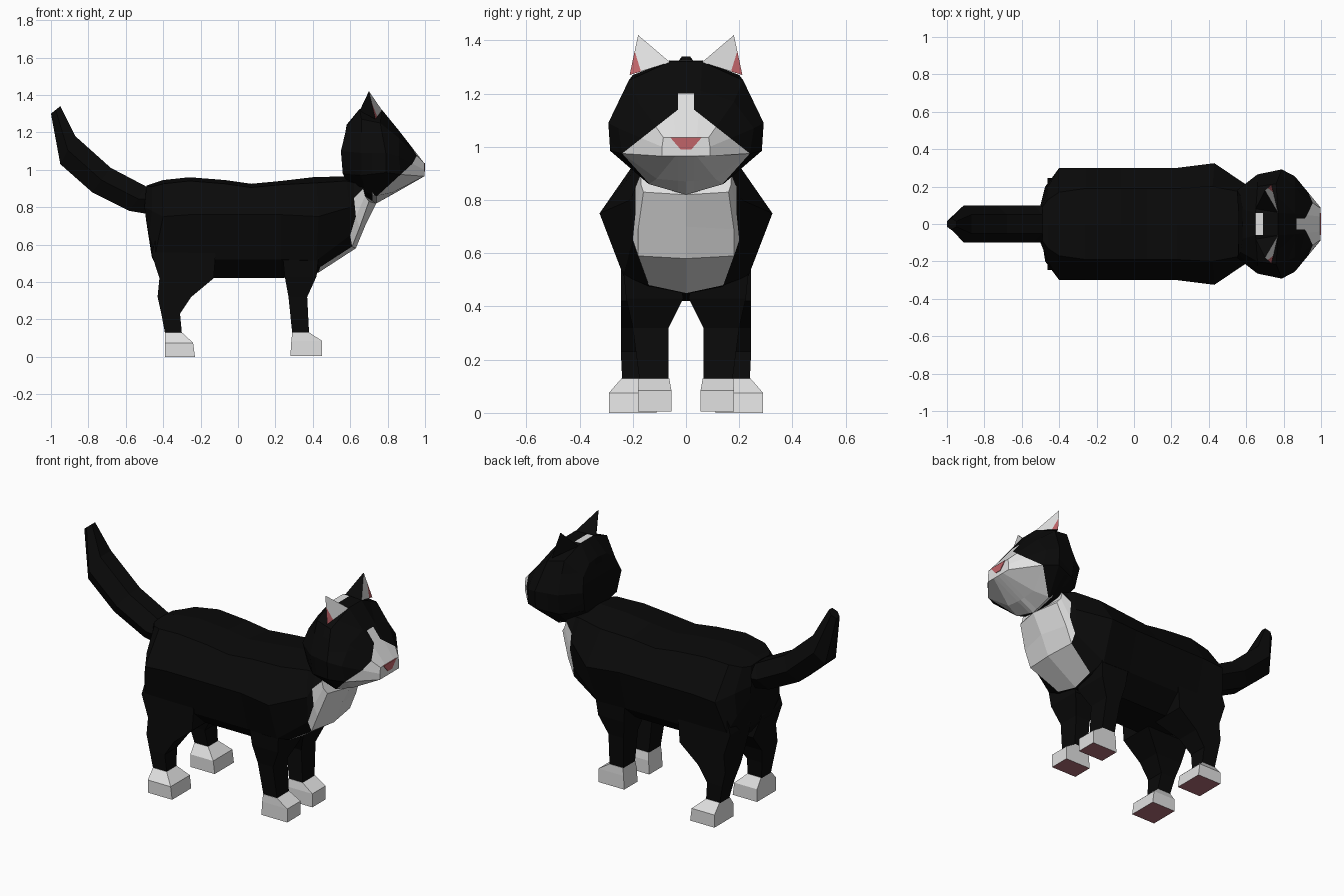
import bpy, bmesh
from mathutils import Vector

if "Cube" in bpy.data.objects:
    bpy.data.objects.remove(bpy.data.objects["Cube"])


def material(name, rgb):
    m = bpy.data.materials.new(name)
    m.diffuse_color = (*rgb, 1)
    m.use_nodes = True
    m.node_tree.nodes["Principled BSDF"].inputs["Base Color"].default_value = m.diffuse_color
    return m


BLACK = material("black_fur", (0.003, 0.003, 0.003))
WHITE = material("white_fur", (0.75, 0.75, 0.75))
PINK = material("nose_pink", (0.53, 0.126, 0.14))
PAD = material("pad_pink", (0.42, 0.15, 0.18))


def finish(name, bm, mats):
    bmesh.ops.recalc_face_normals(bm, faces=bm.faces[:])
    mesh = bpy.data.meshes.new(name)
    bm.to_mesh(mesh)
    bm.free()
    for m in mats:
        mesh.materials.append(m)
    ob = bpy.data.objects.new(name, mesh)
    bpy.context.collection.objects.link(ob)
    return ob


def loft(rings, rule=None):
    """Skin closed rings of points, cap both ends."""
    bm = bmesh.new()
    vs = [[bm.verts.new(p) for p in r] for r in rings]
    n = len(vs[0])
    for i in range(len(vs) - 1):
        for j in range(n):
            k = (j + 1) % n
            f = bm.faces.new((vs[i][j], vs[i][k], vs[i + 1][k], vs[i + 1][j]))
            if rule:
                f.material_index = rule(i, min(j, n - 1 - j))
    bm.faces.new(vs[0])
    f = bm.faces.new(vs[-1])
    if rule:
        f.material_index = 1
    bmesh.ops.recalc_face_normals(bm, faces=bm.faces[:])
    return bm


def mirrored(half):
    """Complete a half ring that starts and ends on the centre line."""
    return half + [(x, -y, z) for x, y, z in half[-2:0:-1]]


def box_ring(x0, x1, y0, y1, z, s):
    return [(x0, s * y0, z), (x1, s * y0, z), (x1, s * y1, z), (x0, s * y1, z)]


# Body: top centre, top edge, flank, lower flank, belly edge, belly centre
def trunk(x, top, w=0.3, low=0.52, xl=None):
    xl = x if xl is None else xl
    return [(x, 0, top), (x, 0.19, top - 0.02), (x, w, 0.76),
            (xl, 0.235, low), (xl, 0.12, 0.42), (xl, 0, 0.42)]


body_rings = [
    [(-.49, 0, .915), (-.49, .09, .91), (-.5, .1, .8), (-.49, .1, .72), (-.465, .1, .56), (-.45, 0, .55)],
    [(-.46, 0, .925), (-.46, .13, .91), (-.46, .2, .78), (-.475, .2, .65), (-.46, .15, .53), (-.45, 0, .52)],
    [(-.40, 0, .945), (-.40, .17, .925), (-.40, .3, .75), (-.44, .245, .56), (-.42, .14, .46), (-.40, 0, .45)],
    trunk(-.26, .96),
    trunk(-.07, .945, xl=-.12),
    trunk(.07, .925),
    trunk(.23, .94),
    [(.40, 0, .96), (.42, .2, .93), (.43, .325, .75), (.42, .235, .515), (.44, .14, .48), (.43, 0, .45)],
    [(.57, 0, .965), (.58, .17, .94), (.60, .21, .8), (.60, .2, .65), (.61, .18, .59), (.63, 0, .58)],
    [(.62, 0, .95), (.62, .15, .93), (.62, .19, .85), (.63, .19, .75), (.65, .18, .69), (.68, 0, .70)],
    [(.66, 0, .95), (.66, .13, .93), (.67, .17, .9), (.68, .17, .86), (.70, .16, .83), (.74, 0, .82)],
]


def bib(i, j):
    return int((i >= 7 and j == 4) or (i >= 8 and j == 3) or (i >= 9 and j == 2))


finish("body", loft([mirrored(r) for r in body_rings], bib), [BLACK, WHITE])

# Tail: upper and lower edge points with half width
tail = [(-.45, .92, -.46, .76, .1), (-.49, .91, -.58, .78, .1), (-.68, 1.01, -.78, .88, .1),
        (-.87, 1.18, -.95, 1.03, .1), (-.95, 1.34, -1, 1.30, .03)]
tail_rings = []
for ux, uz, lx, lz, w in tail:
    mx, mz, e = (ux + lx) / 2, (uz + lz) / 2, w * 0.5
    tail_rings.append([(ux, e, uz), (mx, w, mz), (lx, e, lz), (lx, -e, lz), (mx, -w, mz), (ux, -e, uz)])
finish("tail", loft(tail_rings), [BLACK])

# Legs and paws: x0, x1, y0, y1, z per ring
front_leg = [(.29, .38, .065, .175, .125), (.27, .37, .065, .2, .32),
             (.25, .42, .01, .225, .43), (.24, .43, .03, .235, .53), (.25, .42, .1, .22, .7)]
rear_leg = [(-.39, -.30, .15, .24, .125), (-.41, -.31, .13, .245, .23), (-.43, -.25, .1, .245, .32),
            (-.42, -.13, .03, .245, .42), (-.462, -.12, .05, .245, .55), (-.42, -.2, .1, .24, .7)]
front_paw = [(.28, .45, .055, .18, .005), (.285, .45, .055, .18, .085), (.29, .38, .063, .178, .13)]
rear_paw = [(-.39, -.23, .11, .29, 0), (-.39, -.24, .11, .29, .075), (-.39, -.30, .148, .242, .13)]
for side, s in (("left", 1), ("right", -1)):
    for part, rows in (("front_leg", front_leg), ("rear_leg", rear_leg)):
        finish(f"{part}_{side}", loft([box_ring(*r, s) for r in rows]), [BLACK])
    for part, rows in (("front_paw", front_paw), ("rear_paw", rear_paw)):
        bm = loft([box_ring(*r, s) for r in rows])
        for f in bm.faces:
            f.material_index = int(f.normal.z < -0.9)
        finish(f"{part}_{side}", bm, [WHITE, PAD])

# Head: crown, crown edge, temple, cheek, jaw, under jaw, chin
head_rings = [
    [(.58, 0, 1.24), (.58, .08, 1.23), (.57, .15, 1.18), (.55, .18, 1.1), (.56, .15, .98), (.58, .08, .94), (.60, 0, .92)],
    [(.65, 0, 1.325), (.65, .06, 1.325), (.66, .2, 1.27), (.66, .265, 1.09), (.66, .245, .97), (.68, .14, .88), (.68, 0, .86)],
    [(.77, 0, 1.32), (.77, .06, 1.32), (.76, .215, 1.25), (.79, .292, 1.09), (.79, .285, .985), (.74, .14, .86), (.74, 0, .82)],
    [(.86, 0, 1.21), (.86, .055, 1.21), (.86, .18, 1.17), (.86, .255, 1.07), (.87, .24, .975), (.83, .11, .88), (.83, 0, .87)],
    [(.996, 0, 1.035), (.996, .04, 1.035), (.996, .085, 1.035), (.996, .09, 1.0), (.996, .09, .965), (.996, .04, .965), (.996, 0, .965)],
]
bm = loft([mirrored(r) for r in head_rings])

# Cut the head along the borders of its white markings
cuts = [((.69, 0, 0), (1, 0, 0)), ((.72, 0, 0), (1, 0, 0)),
        ((0, 0, 1.2), (0, 0, 1)), ((0, 0, 1.14), (0, 0, 1)), ((0, 0, .975), (0, 0, 1))]
for s in (1, -1):
    cuts += [((0, s * .03, 0), (0, 1, 0)),
             ((0, s * .03, 1.14), (0, s * .165, .21)),
             ((0, s * .11, .83), (0, s * .145, -.13))]
for co, no in cuts:
    bmesh.ops.bisect_plane(bm, geom=bm.verts[:] + bm.edges[:] + bm.faces[:],
                           dist=1e-5, plane_co=co, plane_no=no)


def is_white(c):
    y = abs(c.y)
    if c.z > 1.3:
        return c.x < .69 and c.x > .65 and y < .07
    if c.z > 1.2 or c.x < .72:
        return False
    if c.z > 1.14:
        return y < .03
    if c.z > .975:
        return y < .03 + (1.14 - c.z) * .21 / .165
    return y < .11 + (c.z - .83) * .13 / .145


for f in bm.faces:
    f.material_index = int(is_white(f.calc_center_median()))
finish("head", bm, [BLACK, WHITE])

# Nose plate
outline = [(-.06, 1.036), (.06, 1.036), (.02, .99), (-.02, .99)]
finish("nose", loft([[(x, y, z) for y, z in outline] for x in (.994, 1.0)]), [PINK])

# Ears: pyramids with a white and pink inner face
for side, s in (("left", 1), ("right", -1)):
    tip = Vector((.70, s * .18, 1.42))
    inner = Vector((.77, s * .06, 1.318))
    outer = Vector((.735, s * .212, 1.27))
    back = Vector((.65, s * .08, 1.315))
    bm = bmesh.new()
    t, i, o, b, p, q = [bm.verts.new(v) for v in (
        tip, inner, outer, back, outer.lerp(tip, .6), outer.lerp(inner, .28))]
    for verts, mat in (((t, p, q, i), 1), ((p, o, q), 2), ((t, b, o, p), 0),
                       ((t, i, b), 0), ((i, q, o, b), 0)):
        bm.faces.new(verts).material_index = mat
    finish(f"ear_{side}", bm, [BLACK, WHITE, PINK])
